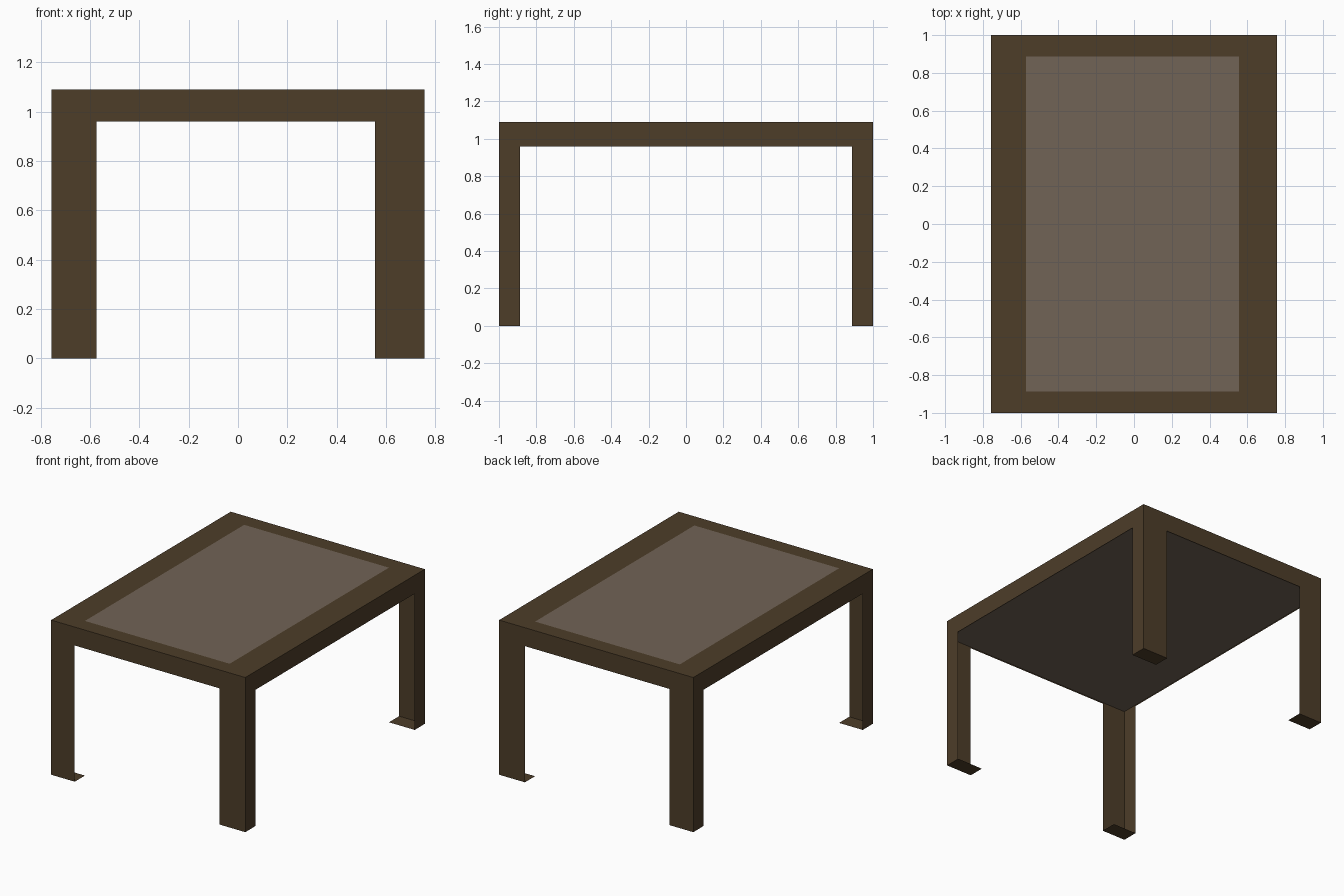
import bpy

if "Cube" in bpy.data.objects:
    bpy.data.objects.remove(bpy.data.objects["Cube"])

X, Y, H = 0.757, 1.0, 1.09          # half width, half length, height
XL, XR = -0.573, 0.556              # inner leg / inset limits in x
YF, YB = -0.887, 0.887              # inner leg / inset limits in y
APRON = 0.96                        # lower edge of the apron


def material(name, rgb):
    mat = bpy.data.materials.new(name)
    mat.diffuse_color = (*rgb, 1)
    mat.use_nodes = True
    mat.node_tree.nodes["Principled BSDF"].inputs["Base Color"].default_value = mat.diffuse_color
    return mat


wood = material("dark_wood", (0.075, 0.047, 0.022))
glass = material("taupe_panel", (0.165, 0.125, 0.092))


def sheet(name, verts, faces, mat):
    mesh = bpy.data.meshes.new(name)
    mesh.from_pydata(verts, [], faces)
    mesh.materials.append(mat)
    obj = bpy.data.objects.new(name, mesh)
    bpy.context.collection.objects.link(obj)
    return obj


def rect(x0, x1, y0, y1, z):
    return [(x0, y0, z), (x1, y0, z), (x1, y1, z), (x0, y1, z)]


def arch(half, a, b):
    """Outline of one side: two legs joined by the apron."""
    return [(-half, 0), (a, 0), (a, APRON), (b, APRON),
            (b, 0), (half, 0), (half, H), (b, H), (a, H), (-half, H)]


ARCH_FACES = [(0, 1, 2, 8, 9), (2, 3, 7, 8), (3, 4, 5, 6, 7)]
FLIPPED = [f[::-1] for f in ARCH_FACES]

# Outer side sheets, each covering apron and leg faces
ends = arch(X, XL, XR)
sides = arch(Y, YF, YB)
sheet("front_side", [(u, -Y, z) for u, z in ends], ARCH_FACES, wood)
sheet("back_side", [(u, Y, z) for u, z in ends], FLIPPED, wood)
sheet("right_side", [(X, u, z) for u, z in sides], ARCH_FACES, wood)
sheet("left_side", [(-X, u, z) for u, z in sides], FLIPPED, wood)

# Feet closing the open legs at the floor
for xn, x0, x1 in (("left", -X, XL), ("right", XR, X)):
    for yn, y0, y1 in (("front", -Y, YF), ("back", YB, Y)):
        sheet(f"{yn}_{xn}_foot", rect(x0, x1, y0, y1, 0), [(3, 2, 1, 0)], wood)

# Table top: wooden frame around a flush panel
frame = rect(-X, X, -Y, Y, H) + rect(XL, XR, YF, YB, H)
sheet("top_frame", frame,
      [(i, (i + 1) % 4, (i + 1) % 4 + 4, i + 4) for i in range(4)], wood)
sheet("top_panel", rect(XL, XR, YF, YB, H), [(0, 1, 2, 3)], glass)

# Underside of the table top
sheet("underside_panel", rect(-X, X, -Y, Y, APRON + 0.008), [(3, 2, 1, 0)], glass)
